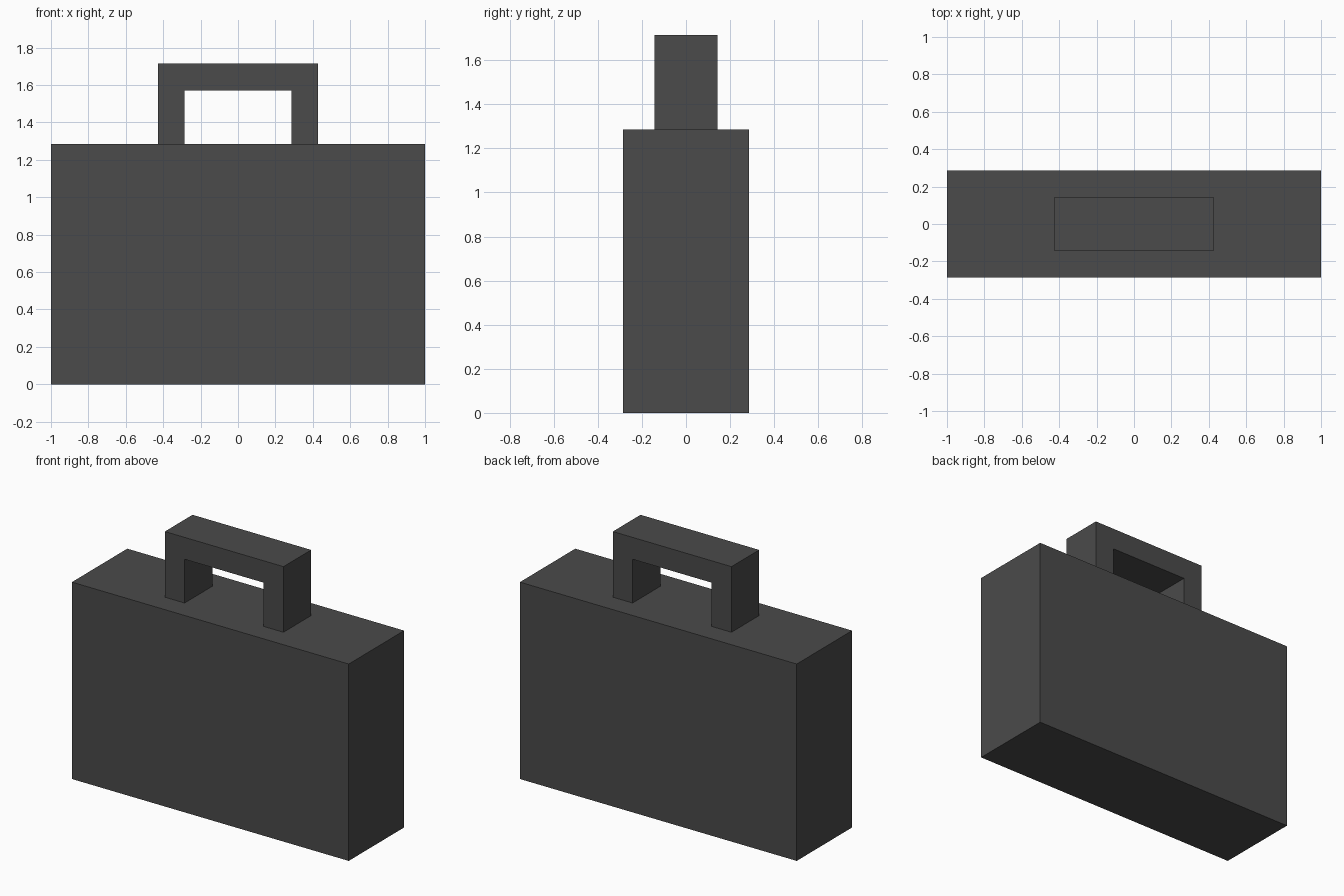
import bpy
import bmesh

cube = bpy.data.objects.get("Cube")
if cube:
    bpy.data.objects.remove(cube, do_unlink=True)

U = 1 / 7  # the case is 14 units wide

# Single dark grey colour
grey = bpy.data.materials.new("dark grey")
grey.use_nodes = True
colour = (0.069, 0.069, 0.069, 1)
grey.diffuse_color = colour
bsdf = next(n for n in grey.node_tree.nodes if n.type == "BSDF_PRINCIPLED")
bsdf.inputs["Base Color"].default_value = colour


def extruded_part(name, profile, depth):
    """Extrude an x-z outline (in units) along y, centred on y = 0."""
    bm = bmesh.new()
    verts = [bm.verts.new((x * U, -depth * U / 2, z * U)) for x, z in profile]
    face = bm.faces.new(verts)
    result = bmesh.ops.extrude_face_region(bm, geom=[face], use_keep_orig=True)
    moved = [g for g in result["geom"] if isinstance(g, bmesh.types.BMVert)]
    bmesh.ops.translate(bm, verts=moved, vec=(0, depth * U, 0))
    bmesh.ops.recalc_face_normals(bm, faces=bm.faces[:])
    mesh = bpy.data.meshes.new(name)
    bm.to_mesh(mesh)
    bm.free()
    mesh.materials.append(grey)
    obj = bpy.data.objects.new(name, mesh)
    bpy.context.collection.objects.link(obj)
    return obj


# Case body
extruded_part("case_body", [(-7, 0), (7, 0), (7, 9), (-7, 9)], 4)

# Square arched handle: half outline mirrored across x
half = [(2, 11), (2, 9), (3, 9), (3, 12)]
arch = half + [(-x, z) for x, z in reversed(half)]
extruded_part("handle", arch, 2)
